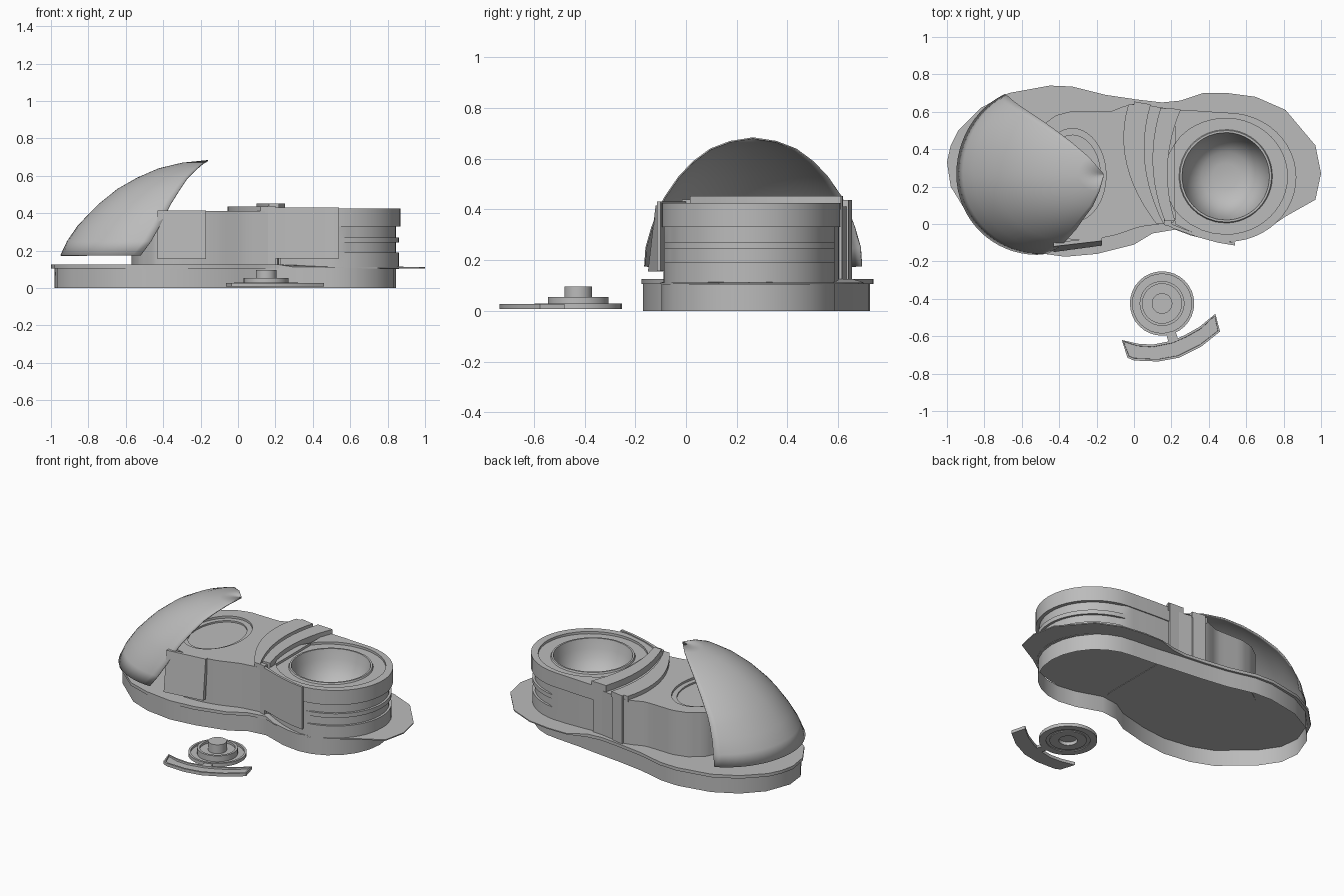
import bpy, bmesh, math
from mathutils import Vector

if "Cube" in bpy.data.objects:
    bpy.data.objects.remove(bpy.data.objects["Cube"])

grey = bpy.data.materials.new("light_grey")
grey.diffuse_color = (0.5, 0.5, 0.5, 1)
grey.use_nodes = True
grey.node_tree.nodes["Principled BSDF"].inputs["Base Color"].default_value = grey.diffuse_color


def finish(name, bm, angle=30, thickness=0):
    bmesh.ops.recalc_face_normals(bm, faces=bm.faces[:])
    mesh = bpy.data.meshes.new(name)
    bm.to_mesh(mesh)
    bm.free()
    mesh.materials.append(grey)
    ob = bpy.data.objects.new(name, mesh)
    bpy.context.collection.objects.link(ob)
    if thickness:
        mod = ob.modifiers.new("shell", 'SOLIDIFY')
        mod.thickness = thickness
    bpy.ops.object.select_all(action='DESELECT')
    ob.select_set(True)
    bpy.context.view_layer.objects.active = ob
    bpy.ops.object.shade_smooth_by_angle(angle=math.radians(angle))
    return ob


def loft(name, rings, closed=True, cap_start=False, cap_end=False, angle=30, thickness=0):
    """Skin a list of rings of 3D points."""
    bm = bmesh.new()
    rows = [[bm.verts.new(p) for p in ring] for ring in rings]
    n = len(rows[0])
    for a, b in zip(rows, rows[1:]):
        for i in range(n if closed else n - 1):
            j = (i + 1) % n
            bm.faces.new((a[i], a[j], b[j], b[i]))
    if cap_start:
        bm.faces.new(rows[0])
    if cap_end:
        bm.faces.new(rows[-1])
    bmesh.ops.remove_doubles(bm, verts=bm.verts[:], dist=1e-5)
    return finish(name, bm, angle, thickness)


def at(points, z):
    return [(x, y, z) for x, y in points]


def slab(name, points, z0, z1):
    return loft(name, [at(points, z0), at(points, z1)], cap_start=True, cap_end=True)


def resample(points, n):
    """Even points along a closed outline."""
    pts = [Vector(p) for p in points]
    segs = [(a, b, (b - a).length) for a, b in zip(pts, pts[1:] + pts[:1])]
    total = sum(s[2] for s in segs)
    out = []
    for i in range(n):
        d = total * i / n
        for a, b, length in segs:
            if d <= length:
                out.append(tuple(a.lerp(b, d / length)))
                break
            d -= length
    return out


def project(points, cx, cy, rx, ry):
    """Send an outline radially onto an ellipse."""
    out = []
    for x, y in points:
        a = math.atan2((y - cy) / ry, (x - cx) / rx)
        out.append((cx + rx * math.cos(a), cy + ry * math.sin(a)))
    return out


def shrink(points, cx, cy, f):
    return [(cx + (x - cx) * f, cy + (y - cy) * f) for x, y in points]


# Flat rim plate
plate = [(-1, .33), (-.98, .42), (-.94, .5), (-.82, .62), (-.67, .70), (-.45, .74),
         (-.33, .735), (-.15, .69), (.02, .665), (.15, .65), (.25, .66), (.37, .70),
         (.5, .70), (.65, .68), (.81, .61), (.97, .42), (1, .27), (.97, .13),
         (.81, .04), (.68, -.05), (.5, -.1), (.42, -.09), (.3, -.06), (.22, -.03),
         (.1, -.05), (0, -.11), (-.2, -.16), (-.37, -.175), (-.55, -.15),
         (-.7, -.1), (-.9, .07), (-.98, .2)]
rim_top = [(x, y, .125 if x < .3 else .112) for x, y in plate]
loft("rim_plate", [at(plate, .105), rim_top], cap_start=True, cap_end=True)

# Hollow base wall, open underneath
wall = [(-.98, .33), (-.92, .49), (-.81, .605), (-.66, .685), (-.45, .725), (-.33, .72),
        (-.15, .675), (.02, .65), (.2, .63), (.35, .61)]
wall += [(.5 + .345 * math.cos(a), .25 + .347 * math.sin(a))
         for a in (math.radians(90 - 15 * i) for i in range(13))]
wall += [(.38, -.08), (.22, -.025), (.1, -.04), (0, -.1), (-.2, -.15), (-.37, -.17),
         (-.55, -.145), (-.69, -.09), (-.885, .08), (-.965, .2)]
loft("base_wall", [at(wall, 0), at(wall, .106)])

# Left body with a shallow oval recess
left = [(-.57, .27), (-.55, .42), (-.5, .52), (-.42, .58), (-.33, .605), (-.13, .6),
        (-.04, .635), (.02, .645), (.22, .61), (.22, .01), (.03, -.015), (-.1, -.06),
        (-.2, -.08), (-.33, -.085), (-.45, -.05), (-.53, .05), (-.56, .15)]
left = resample(left, 80)
oval = project(left, -.33, .26, .18, .25)
oval_in = project(left, -.33, .26, .15, .215)
loft("left_body", [at(left, .102), at(left, .412), at(oval, .412), at(oval, .398),
                   at(oval_in, .398), at(oval_in, .388)], cap_start=True, cap_end=True)

# Right body with side grooves, raised lip and bowl
CX, CY = .49, .255
right = [(.5 + .368 * math.cos(a), .25 + .345 * math.sin(a))
         for a in (math.radians(-90 + 7.5 * i) for i in range(25))]
right += [(.42, .6), (.35, .605), (.28, .608)]
right += [(.22, .61 - .061 * i) for i in range(11)]
right += [(.28, -.03), (.35, -.06), (.42, -.08)]
slim = shrink(right, CX, CY, .98)
groove = [p if q[0] < .55 else p2 for p, p2, q in zip(slim, shrink(right, CX, CY, .94), right)]
lip = project(right, CX, CY, .33, .31)
rings = [at(slim, .103)]
for z0, z1 in ((.19, .243), (.27, .33)):
    rings += [at(slim, z0), at(groove, z0), at(groove, z1), at(slim, z1)]
rings += [at(right, .33), at(right, .425), at(lip, .425), at(lip, .41)]
for r, z in ((.25, .41), (.245, .42), (.234, .42), (.22, .36), (.2, .31), (.17, .265),
             (.13, .235), (.07, .218)):
    rings.append(at(project(right, CX, CY, r, r), z))
loft("right_body", rings, cap_start=True, cap_end=True)


# Curved bands crossing the middle
def band(name, left_edge, right_edge, y0, y1, z0, z1):
    def edge(e, t):
        # quadratic through front, middle and back values
        f, m, b = e
        return f * (1 - t) * (1 - 2 * t) + m * 4 * t * (1 - t) + b * t * (2 * t - 1)
    ts = [i / 12 for i in range(13)]
    pts = [(edge(left_edge, t), y0 + (y1 - y0) * t) for t in ts]
    pts += [(edge(right_edge, t), y0 + (y1 - y0) * t) for t in reversed(ts)]
    slab(name, pts, z0, z1)


band("wide_band", (.12, -.04, -.03), (.16, .06, .09), 0, .64, .40, .437)
band("raised_band", (.165, .10, .14), (.22, .18, .25), .015, .612, .40, .453)
slab("back_strap", [(.14, .59), (.24, .59), (.24, .615), (.14, .62)], .12, .453)
slab("back_strap_wide", [(0, .62), (.085, .61), (.085, .64), (0, .655)], .12, .437)
slab("front_strap", [(.16, -.005), (.2, -.015), (.2, .03), (.16, .03)], .125, .44)

# Front panels
slab("front_panel", [(.2, -.02), (.34, -.07), (.45, -.1), (.54, -.115),
                     (.54, -.10), (.45, -.085), (.34, -.055), (.2, 0)], .157, .432)
loft("tilted_panel",
     [[(-.43, -.15, .155), (-.17, -.115, .155), (-.17, -.09, .155), (-.43, -.125, .155)],
      [(-.43, -.12, .415), (-.17, -.09, .415), (-.17, -.07, .415), (-.43, -.10, .415)]],
     cap_start=True, cap_end=True)

# Pointed half dome: z, half width, far left x, front edge x, back edge x
levels = [(.175, .43, -.95, -.52, -.69), (.25, .425, -.915, -.465, -.68),
          (.33, .402, -.86, -.42, -.655), (.40, .375, -.795, -.385, -.62),
          (.45, .35, -.745, -.36, -.585), (.53, .295, -.645, -.31, -.50),
          (.59, .238, -.54, -.27, -.42), (.64, .17, -.425, -.22, -.33),
          (.67, .092, -.30, -.185, -.24), (.684, .003, -.165, -.16, -.162)]
rings = []
for z, w, xl, xa, xb in levels:
    rx = xa - xl
    start = math.acos(max(-.9, (xb - xa) / rx))
    ring = []
    for i in range(29):
        t = start + (1.5 * math.pi - start) * i / 28
        h = w / math.sin(start) if t < math.pi else w
        ring.append((xa + rx * math.cos(t), .265 + h * math.sin(t), z))
    rings.append(ring)
loft("half_dome", rings, closed=False, angle=45, thickness=.006)


# Loose stepped knob
def circle(r, z):
    return [(.15 + r * math.cos(i * math.pi / 16), -.425 + r * math.sin(i * math.pi / 16), z)
            for i in range(32)]


loft("loose_knob", [circle(r, z) for r, z in (
    (.055, .03), (.055, .008), (.11, .008), (.11, .013), (.13, .013), (.13, .008),
    (.172, .008), (.172, .03), (.158, .03), (.158, .017), (.12, .017), (.12, .055),
    (.105, .055), (.105, .04), (.055, .04), (.055, .097))], cap_start=True, cap_end=True)

# Loose curved arm with a sunken face, joined by a stem
arm = [(-.065, -.62), (-.035, -.715), (0, -.73), (.13, -.735), (.24, -.715), (.36, -.655),
       (.46, -.575), (.435, -.48), (.35, -.55), (.27, -.595), (.2, -.625), (.1, -.645),
       (.02, -.64)]
bm = bmesh.new()
low = [bm.verts.new((x, y, .008)) for x, y in arm]
high = [bm.verts.new((x, y, .028)) for x, y in arm]
bm.faces.new(low[::-1])
lid = bm.faces.new(high)
for i in range(len(arm)):
    j = (i + 1) % len(arm)
    bm.faces.new((low[i], low[j], high[j], high[i]))
bmesh.ops.recalc_face_normals(bm, faces=bm.faces[:])
bmesh.ops.inset_region(bm, faces=[lid], thickness=.012)
bmesh.ops.inset_region(bm, faces=[lid], thickness=.001)
bmesh.ops.translate(bm, verts=lid.verts[:], vec=(0, 0, -.011))
finish("loose_arm", bm)
slab("loose_stem", [(.17, -.58), (.185, -.635), (.24, -.625), (.22, -.57)], .008, .026)
